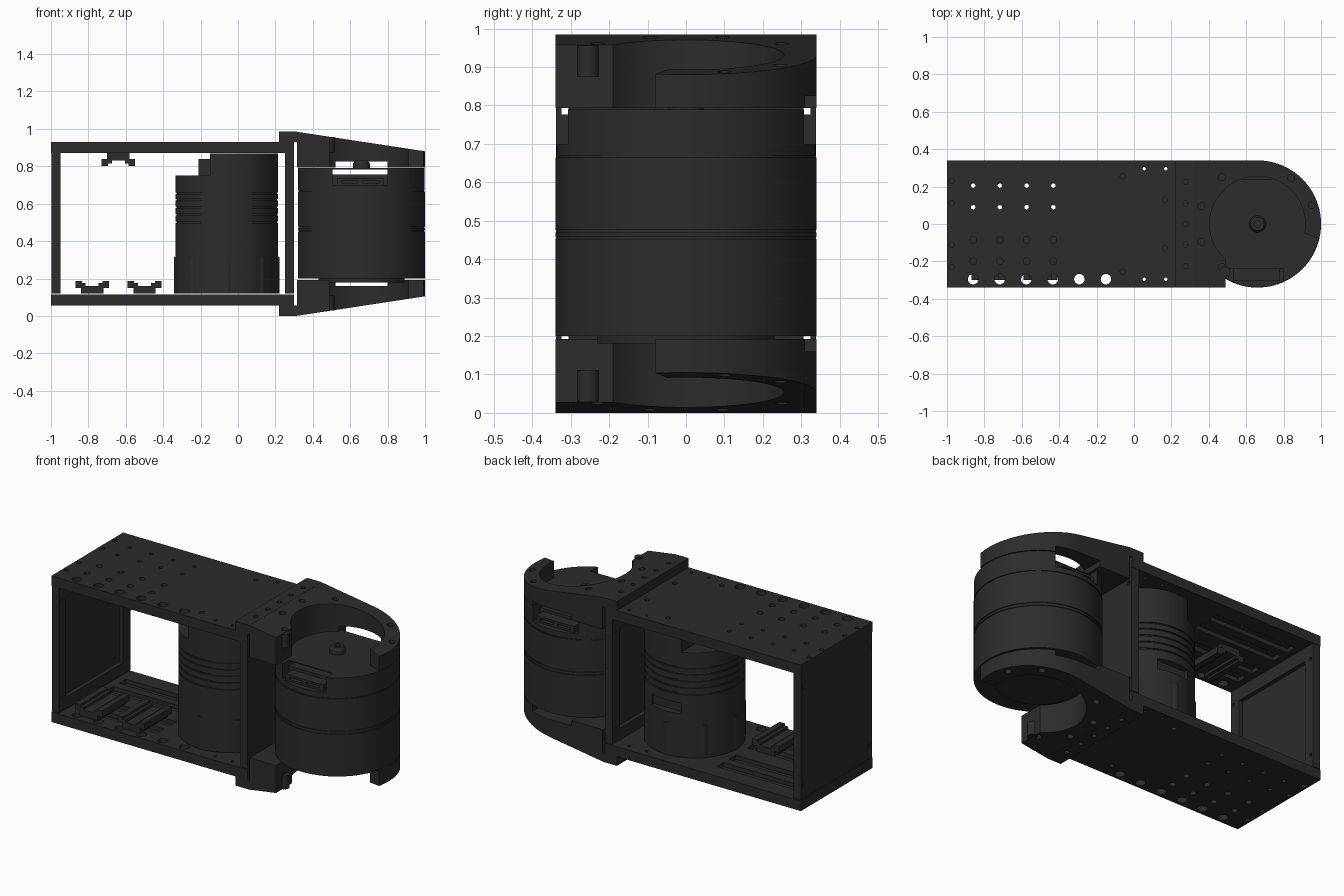
import bpy, bmesh
from math import cos, sin, pi, radians
from mathutils import Matrix

if "Cube" in bpy.data.objects:
    bpy.data.objects.remove(bpy.data.objects["Cube"])

H = 0.985                      # total height, top/bottom parts mirror about H/2
MX, IX = 0.66, -0.06           # outer and inner motor centres
mat = bpy.data.materials.new("dark_metal")
mat.diffuse_color = (0.025, 0.025, 0.025, 1)
mat.use_nodes = True
mat.node_tree.nodes["Principled BSDF"].inputs["Base Color"].default_value = mat.diffuse_color


def box(bm, x0, x1, y0, y1, z0, z1):
    m = Matrix.Translation(((x0 + x1) / 2, (y0 + y1) / 2, (z0 + z1) / 2))
    bmesh.ops.create_cube(bm, size=1, matrix=m @ Matrix.Diagonal((x1 - x0, y1 - y0, z1 - z0, 1)))


def cyl(bm, x, y, z0, z1, r, n=20):
    bmesh.ops.create_cone(bm, cap_ends=True, segments=n, radius1=r, radius2=r, depth=z1 - z0,
                          matrix=Matrix.Translation((x, y, (z0 + z1) / 2)))


def prism(bm, pts, z0, z1):
    face = bm.faces.new([bm.verts.new((x, y, z0)) for x, y in pts])
    ext = bmesh.ops.extrude_face_region(bm, geom=[face])
    top = [v for v in ext["geom"] if isinstance(v, bmesh.types.BMVert)]
    for v in top:
        v.co.z = z1
    return top


def lathe(bm, cx, profile, n=96):
    vs = [bm.verts.new((cx + r, 0, z)) for r, z in profile]
    es = [bm.edges.new(p) for p in zip(vs, vs[1:])]
    bmesh.ops.spin(bm, geom=vs + es, cent=(cx, 0, 0), axis=(0, 0, 1), angle=2 * pi, steps=n)
    bmesh.ops.remove_doubles(bm, verts=bm.verts, dist=1e-4)


def make(name, bm):
    bmesh.ops.recalc_face_normals(bm, faces=bm.faces)
    me = bpy.data.meshes.new(name)
    bm.to_mesh(me)
    bm.free()
    me.materials.append(mat)
    ob = bpy.data.objects.new(name, me)
    bpy.context.collection.objects.link(ob)
    return ob


def select(ob):
    bpy.ops.object.select_all(action='DESELECT')
    ob.select_set(True)
    bpy.context.view_layer.objects.active = ob


def cut(ob, bm):
    cutter = make("cutter", bm)
    cutter.hide_render = True
    mod = ob.modifiers.new("cut", 'BOOLEAN')
    mod.operation, mod.solver, mod.object = 'DIFFERENCE', 'EXACT', cutter
    select(ob)
    bpy.ops.object.modifier_apply(modifier=mod.name)
    bpy.data.objects.remove(cutter)


def finish(ob, flip=False):
    if flip:
        ob.data.transform(Matrix.Translation((0, 0, H)) @ Matrix.Diagonal((1, 1, -1, 1)))
        ob.data.flip_normals()
    select(ob)
    bpy.ops.object.shade_smooth_by_angle(angle=radians(30))


def arc(r, a0, a1, n):
    return [(MX + r * cos(radians(a0 + (a1 - a0) * i / n)),
             r * sin(radians(a0 + (a1 - a0) * i / n))) for i in range(n + 1)]


def plate(name, flip):
    bm = bmesh.new()
    box(bm, -1, 0.30, -0.34, 0.34, 0.87, 0.93)
    ob = make(name, bm)
    # through holes, blind screw holes
    bm = bmesh.new()
    for i in range(6):
        cyl(bm, -0.86 + i * 0.142, -0.295, 0.8, 1, 0.028, 28)
    for i in range(4):
        x = -0.86 + i * 0.143
        for y in (0.205, 0.09):
            cyl(bm, x, y, 0.8, 1, 0.012)
        for y in (-0.085, -0.2):
            cyl(bm, x, y, 0.9, 1, 0.018)
    for s in (-1, 1):
        for x, y in ((0.055, 0.295), (0.17, 0.295)):
            cyl(bm, x, s * y, 0.8, 1, 0.009)
        for x, y in ((-0.975, 0.23), (-0.975, 0.11), (0.165, 0.13), (-0.06, 0.255)):
            cyl(bm, x, s * y, 0.9, 1, 0.014)
    cut(ob, bm)
    # long grooves on the inner face
    bm = bmesh.new()
    for y in (0.205, 0.09, -0.085, -0.2):
        box(bm, -0.91, -0.37, y - 0.032, y + 0.032, 0.85, 0.895)
    cut(ob, bm)
    finish(ob, flip)


def bracket(name, flip):
    # foot that sits on the plate
    bm = bmesh.new()
    box(bm, 0.22, 0.316, -0.34, 0.34, 0.93, H)
    foot = make(name + "_foot", bm)
    bm = bmesh.new()
    for y in (-0.225, -0.11, 0, 0.11, 0.225):
        cyl(bm, 0.275, y, 0.95, 1, 0.014)
    cut(foot, bm)
    finish(foot, flip)
    # sloped C-shaped arm
    pts = [(0.315, -0.34), (0.315, 0.34)] + arc(0.34, 90, -13.5, 40)
    pts += arc(0.255, -11, 228, 64) + [(0.49, -0.34)]
    bm = bmesh.new()
    for v in prism(bm, pts, 0.793, H):
        v.co.z = H - (v.co.x - 0.31) * 0.152
    arm = make(name + "_arm", bm)
    bm = bmesh.new()
    box(bm, 0.52, 0.80, 0.15, 0.4, 0.77, 0.825)
    for x, y in ((0.36, 0.095), (0.36, -0.095), (0.47, 0.25), (0.47, -0.23), (0.84, 0.245), (0.95, 0.1)):
        top = H - (x - 0.31) * 0.152
        cyl(bm, x, y, top - 0.035, top + 0.1, 0.018)
    cut(arm, bm)
    finish(arm, flip)
    # locating pin on the open end
    bm = bmesh.new()
    cyl(bm, 0.487, -0.255, 0.875, 0.956, 0.028, 28)
    finish(make(name + "_pin", bm), flip)


for side, flip in (("top", False), ("bottom", True)):
    plate(side + "_plate", flip)
    bracket(side + "_bracket", flip)

# end wall and middle wall, each with a framed recess facing the bay
for name, x0, x1, px in (("end_wall", -0.998, -0.95, (-0.975, -0.9)), ("middle_wall", 0.25, 0.30, (0.2, 0.275))):
    bm = bmesh.new()
    box(bm, x0, x1, -0.338, 0.338, 0.12, 0.87)
    wall = make(name, bm)
    bm = bmesh.new()
    box(bm, *px, -0.27, 0.27, 0.19, 0.79)
    for y in (-0.315, 0.315):
        for z in (0.2, 0.785):
            box(bm, x0 - 0.1, x1 + 0.1, y - 0.009, y + 0.009, z - 0.009, z + 0.009)
    cut(wall, bm)
    finish(wall)

# outer motor with seams, connector pockets and through slot
bm = bmesh.new()
prof = [(0, 0.18), (0.23, 0.18), (0.23, 0.2), (0.34, 0.2)]
for z in (0.455, 0.473, 0.667):
    prof += [(0.34, z - 0.003), (0.335, z - 0.003), (0.335, z + 0.003), (0.34, z + 0.003)]
prof += [(0.338, 0.67), (0.338, 0.79), (0, 0.79)]
lathe(bm, MX, prof)
motor = make("outer_motor", bm)
bm = bmesh.new()
for s in (-1, 1):
    y0, y1 = sorted((s * 0.24, s * 0.4))
    box(bm, 0.505, 0.80, y0, y1, 0.70, 0.85)
cut(motor, bm)
bm = bmesh.new()
box(bm, 0.505, 0.80, -0.4, 0.4, 0.755, 0.784)
cut(motor, bm)
finish(motor)

# connectors in the motor pockets
bm = bmesh.new()
for s in (-1, 1):
    y0, y1 = sorted((s * 0.235, s * 0.305))
    box(bm, 0.53, 0.78, y0, y1, 0.70, 0.712)
    box(bm, 0.53, 0.78, y0, y1, 0.725, 0.738)
    for x in (0.53, 0.64, 0.755):
        box(bm, x, x + 0.025, y0, y1, 0.712, 0.725)
make("motor_connectors", bm)

# hub on the motor face
bm = bmesh.new()
lathe(bm, MX, [(0, 0.785), (0.045, 0.785), (0.045, 0.815), (0.035, 0.83), (0.018, 0.83), (0.018, 0.805), (0, 0.805)], 40)
finish(make("motor_hub", bm))

# inner motor with cooling grooves
bm = bmesh.new()
prof = [(0, 0.12), (0.275, 0.12)]
for z in (0.5, 0.54, 0.58, 0.62, 0.657):
    prof += [(0.275, z - 0.004), (0.268, z - 0.004), (0.268, z + 0.004), (0.275, z + 0.004)]
prof += [(0.275, 0.868), (0, 0.868)]
lathe(bm, IX, prof)
inner = make("inner_motor", bm)
bm = bmesh.new()
box(bm, -0.5, -0.15, -0.4, 0.4, 0.75, 0.95)
box(bm, -0.15, 0.05, 0.235, 0.4, 0.38, 0.445)
cut(inner, bm)
finish(inner)

# mounting lugs round the inner motor base
bm = bmesh.new()
for i in range(8):
    a = i * pi / 4
    cyl(bm, IX + 0.245 * cos(a), 0.245 * sin(a), 0.12, 0.315, 0.036, 24)
finish(make("inner_motor_lugs", bm))

bm = bmesh.new()
box(bm, -0.21, -0.14, -0.1, 0.1, 0.745, 0.84)
make("inner_motor_plug", bm)

# cable clips: notched channel section run along y
SECTION = [(-0.06, 0), (0.06, 0), (0.06, 0.03), (0.09, 0.03), (0.09, 0.068), (0.055, 0.068),
           (0.055, 0.055), (0.035, 0.055), (0.035, 0.04), (-0.035, 0.04), (-0.035, 0.055),
           (-0.055, 0.055), (-0.055, 0.068), (-0.09, 0.068), (-0.09, 0.03), (-0.06, 0.03)]
for name, cx, cy, z, s in (("clip_left", -0.78, -0.17, 0.12, 1), ("clip_right", -0.5, -0.17, 0.12, 1),
                           ("clip_top", -0.64, -0.1, 0.87, -1)):
    bm = bmesh.new()
    prism(bm, SECTION, -0.13, 0.13)
    for v in bm.verts:
        x, y, w = v.co
        v.co = (cx + x, cy + w, z + s * y)
    make(name, bm)
